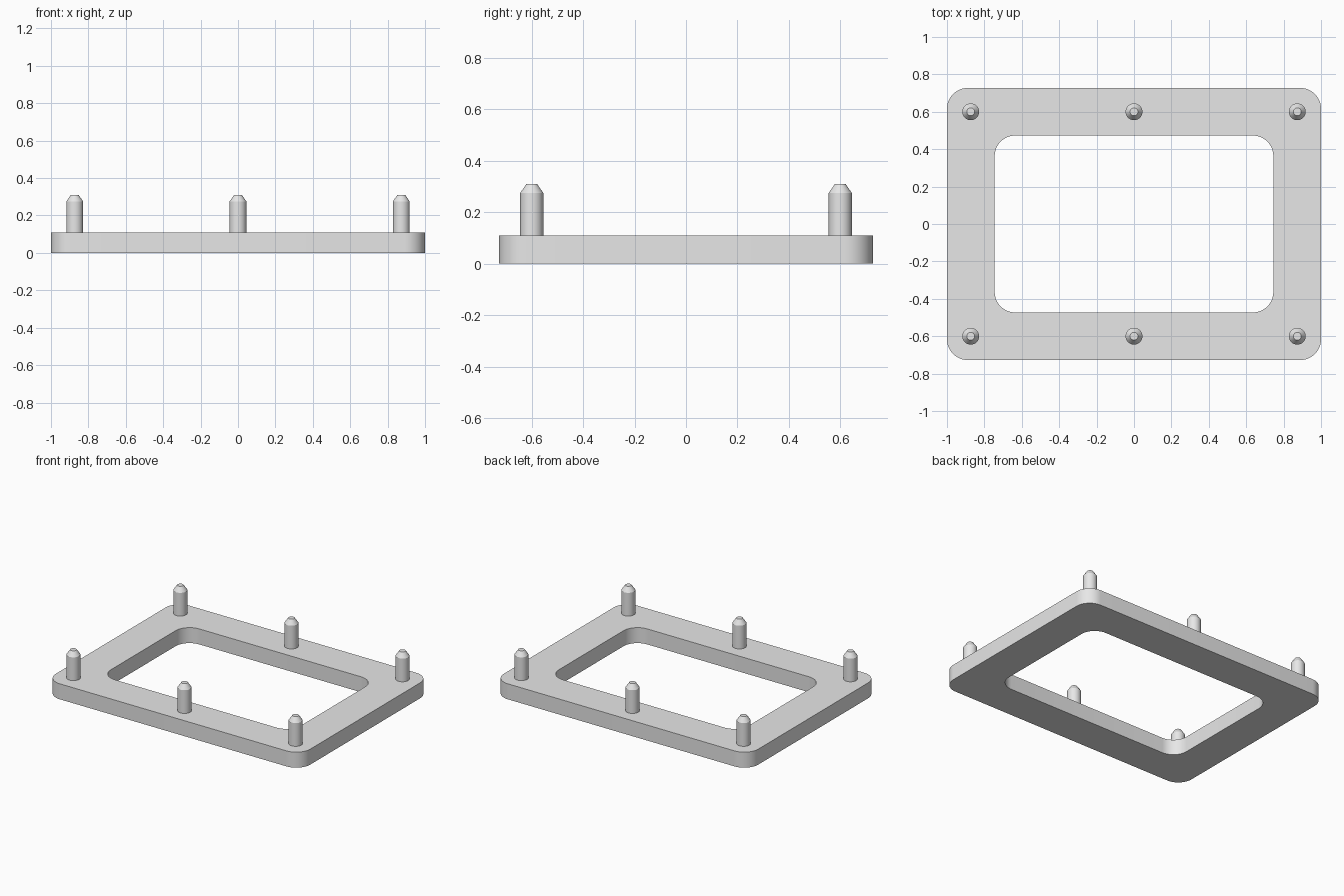
import bpy, bmesh, math
from mathutils import Matrix, Vector

old = bpy.data.objects.get("Cube")
if old:
    bpy.data.objects.remove(old, do_unlink=True)

PLATE_H = 0.11

grey = bpy.data.materials.new("light_grey")
grey.use_nodes = True
colour = (0.8, 0.8, 0.8, 1)
grey.diffuse_color = colour
grey.node_tree.nodes["Principled BSDF"].inputs["Base Color"].default_value = colour


def make_object(name, bm):
    bmesh.ops.recalc_face_normals(bm, faces=bm.faces)
    mesh = bpy.data.meshes.new(name)
    bm.to_mesh(mesh)
    bm.free()
    mesh.materials.append(grey)
    obj = bpy.data.objects.new(name, mesh)
    bpy.context.collection.objects.link(obj)
    bpy.ops.object.select_all(action="DESELECT")
    obj.select_set(True)
    bpy.context.view_layer.objects.active = obj
    bpy.ops.object.shade_smooth_by_angle(angle=math.radians(30))
    return obj


def rounded_rectangle(half_x, half_y, radius, steps=12):
    corners = [(1, 1), (-1, 1), (-1, -1), (1, -1)]
    points = []
    for i, (sx, sy) in enumerate(corners):
        for k in range(steps + 1):
            a = math.pi / 2 * (i + k / steps)
            points.append((sx * (half_x - radius) + radius * math.cos(a),
                           sy * (half_y - radius) + radius * math.sin(a)))
    return points


# Flat frame with rounded outer and inner corners
bm = bmesh.new()
outer = rounded_rectangle(1.0, 0.727, 0.11)
inner = rounded_rectangle(0.745, 0.473, 0.11)
rings = [[bm.verts.new((x, y, z)) for x, y in outline]
         for outline, z in ((outer, 0), (outer, PLATE_H), (inner, PLATE_H), (inner, 0))]
count = len(outer)
for r in range(4):
    a, b = rings[r], rings[(r + 1) % 4]
    for i in range(count):
        j = (i + 1) % count
        bm.faces.new((a[i], a[j], b[j], b[i]))
make_object("frame_plate", bm)

# Locating pin: straight shank with a chamfered tip
bm = bmesh.new()
profile = [(0, 0.1), (0.045, 0.1), (0.045, 0.275), (0.021, 0.31), (0, 0.31)]
verts = [bm.verts.new((x, 0, z)) for x, z in profile]
edges = [bm.edges.new(pair) for pair in zip(verts, verts[1:])]
bmesh.ops.spin(bm, geom=verts + edges, axis=(0, 0, 1), cent=(0, 0, 0),
               angle=math.tau, steps=32, use_duplicate=False)
bmesh.ops.remove_doubles(bm, verts=bm.verts, dist=0.0001)
pin = make_object("pin", bm)

# Two rows of three pins sharing one mesh
spots = [(x, y) for y in (-0.6, 0.6) for x in (-0.873, 0, 0.873)]
for i, (x, y) in enumerate(spots):
    obj = pin if i == 0 else pin.copy()
    if i:
        bpy.context.collection.objects.link(obj)
    obj.name = f"pin_{i + 1}"
    obj.location = (x, y, 0)
